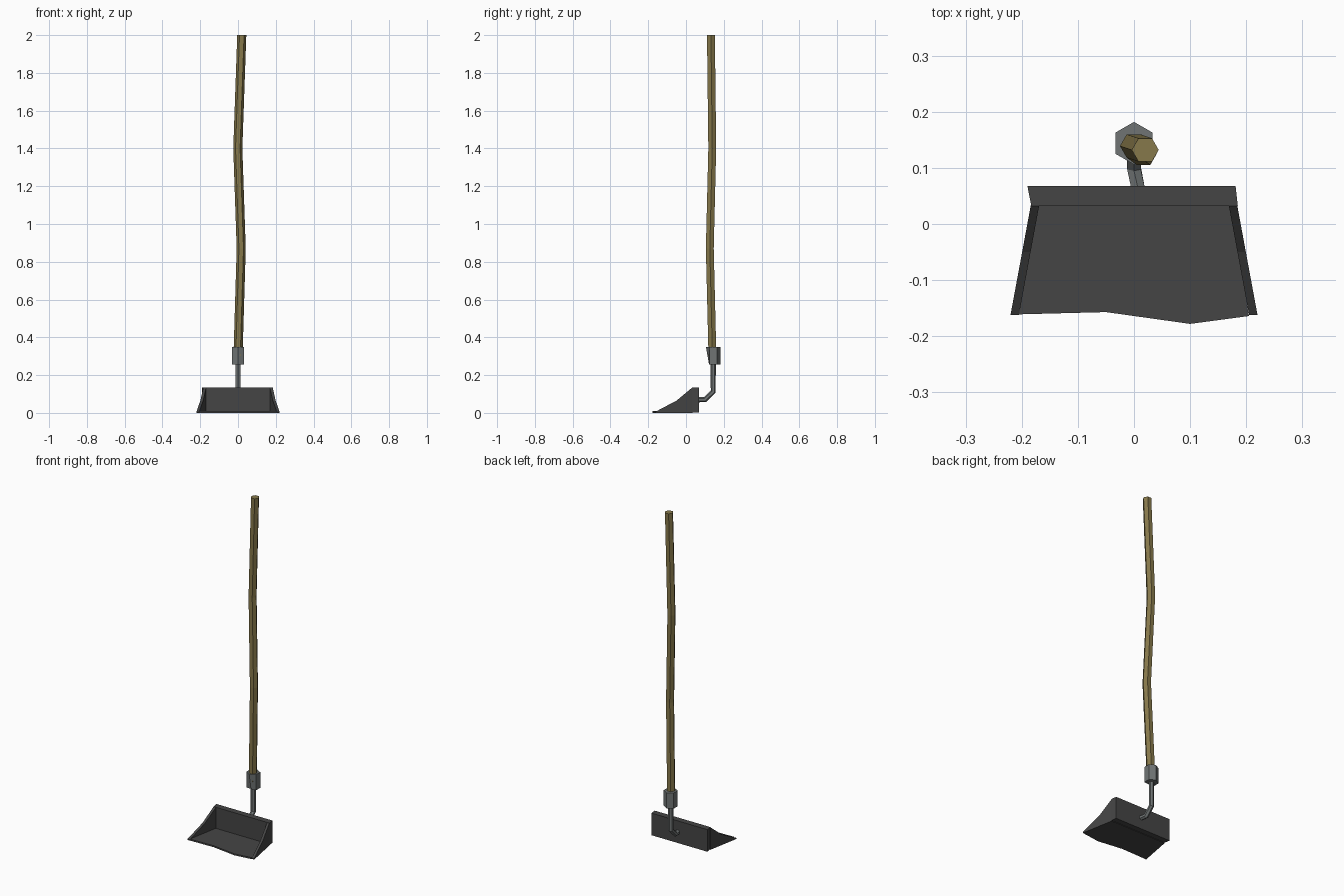
import bpy, bmesh, math
from mathutils import Vector

if "Cube" in bpy.data.objects:
    bpy.data.objects.remove(bpy.data.objects["Cube"])


def material(name, rgb):
    m = bpy.data.materials.new(name)
    m.diffuse_color = (*rgb, 1)
    m.use_nodes = True
    m.node_tree.nodes["Principled BSDF"].inputs["Base Color"].default_value = m.diffuse_color
    return m


DARK = material("dark_steel", (0.06, 0.06, 0.06))
STEEL = material("steel", (0.16, 0.175, 0.175))
WOOD = material("wood", (0.24, 0.19, 0.07))


def loft(name, rings, mat):
    """Skin rings with equal point counts and cap both ends."""
    bm = bmesh.new()
    loops = [[bm.verts.new(p) for p in ring] for ring in rings]
    n = len(loops[0])
    for a, b in zip(loops, loops[1:]):
        for i in range(n):
            j = (i + 1) % n
            bm.faces.new((a[i], a[j], b[j], b[i]))
    bm.faces.new(loops[0][::-1])
    bm.faces.new(loops[-1])
    bmesh.ops.recalc_face_normals(bm, faces=bm.faces)
    mesh = bpy.data.meshes.new(name)
    bm.to_mesh(mesh)
    bm.free()
    mesh.materials.append(mat)
    ob = bpy.data.objects.new(name, mesh)
    bpy.context.collection.objects.link(ob)
    return ob


def slab(name, plan, z0, z1, mat):
    return loft(name, [[(x, y, z) for x, y in plan] for z in (z0, z1)], mat)


def hexagon(center, r, turn=0.0, direction=(0, 0, 1)):
    """Hexagonal ring in the plane across a direction lying in the yz plane."""
    side = Vector((1, 0, 0))
    up = Vector(direction).normalized().cross(side)
    angles = [turn + i * math.pi / 3 for i in range(6)]
    return [Vector(center) + side * r * math.cos(a) + up * r * math.sin(a) for a in angles]


# Pan floor with a worn front edge
slab("pan_floor", [(-0.170, 0.035), (-0.205, -0.161), (-0.05, -0.157), (0.10, -0.178),
                   (0.205, -0.164), (0.172, 0.035)], 0.0, 0.009, DARK)

# Pan back wall, thick and slightly skewed
slab("pan_back", [(-0.19, 0.068), (-0.183, 0.032), (0.185, 0.032), (0.181, 0.068)],
     0.003, 0.135, DARK)

# Pan side walls, flaring toward the front
profile = [(0.033, 0), (-0.162, 0), (-0.162, 0.006), (-0.05, 0.065), (0.033, 0.134)]
for label, s in (("left", -1), ("right", 1)):
    rings = [[(s * (0.184 + (0.033 - y) * 0.185 - inset), y, z) for y, z in profile]
             for inset in (0, 0.015)]
    loft("pan_side_" + label, rings, DARK)

# Bent neck joining pan and socket
path = [Vector(p) for p in ((0.008, 0.06, 0.07), (0, 0.10, 0.07), (0, 0.144, 0.112), (0, 0.144, 0.27))]
rings = []
for i, p in enumerate(path):
    before = (p - path[i - 1]).normalized() if i else Vector()
    after = (path[i + 1] - p).normalized() if i < len(path) - 1 else Vector()
    d = before + after
    d.x = 0
    rings.append(hexagon(p, 0.014, math.pi / 6, d))
loft("neck", rings, STEEL)

# Hexagonal socket, its front corner drawn in at the bottom
top = hexagon((0, 0.144, 0.348), 0.038, math.pi / 6)
bottom = hexagon((0, 0.144, 0.255), 0.038, math.pi / 6)
for v in bottom:
    if v.y < 0.115:
        v.y = 0.122
loft("socket", [bottom, top], STEEL)

# Crooked wooden handle
bends = [(0, 0.14, 0.30), (0.017, 0.126, 0.87), (-0.001, 0.139, 1.40), (0.02, 0.132, 2.0)]
loft("handle", [hexagon(p, 0.024) for p in bends], WOOD)
